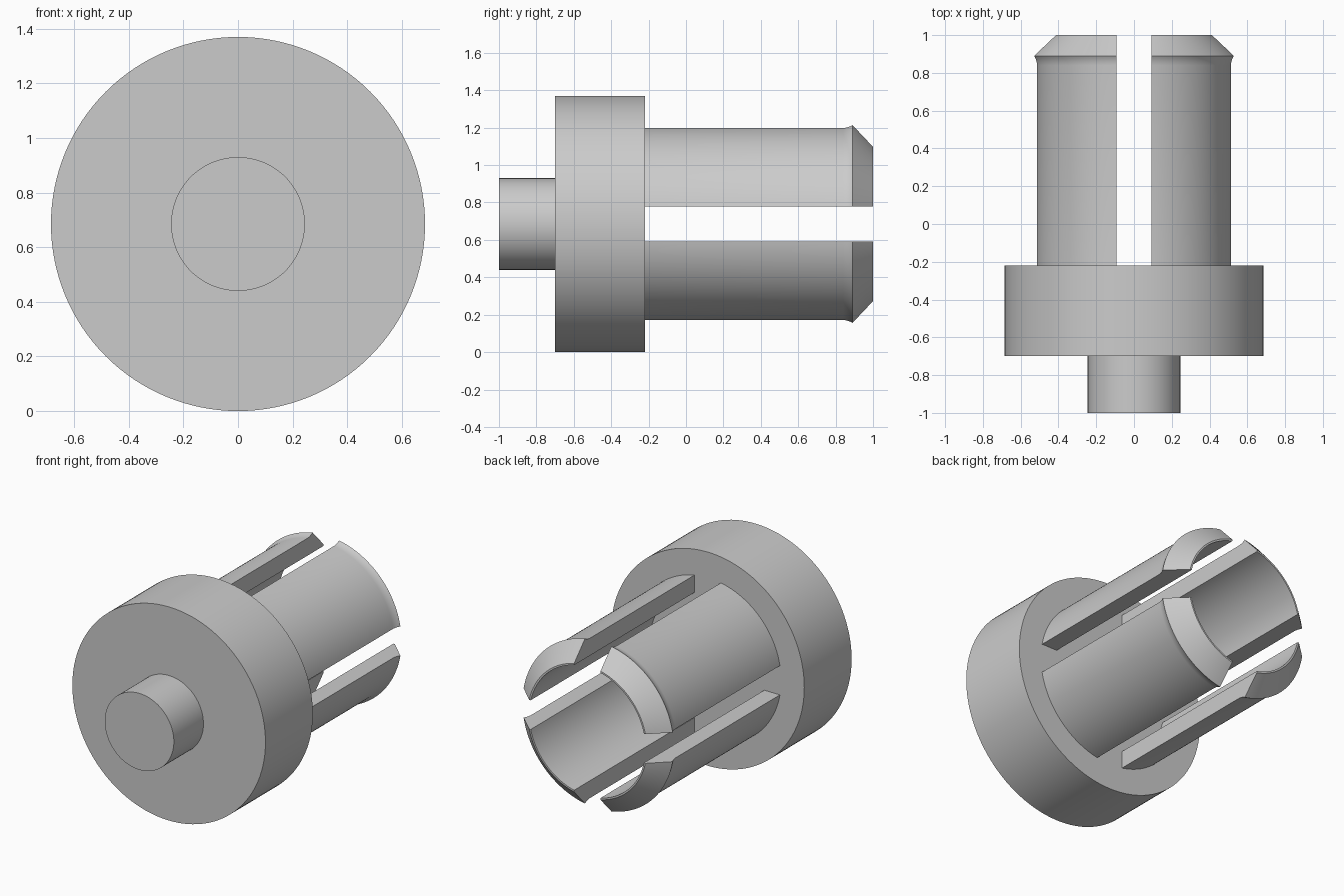
import bpy, bmesh, math
from mathutils import Matrix

cube = bpy.data.objects.get("Cube")
if cube:
    bpy.data.objects.remove(cube, do_unlink=True)

AXIS_Z = 0.685      # height of the long axis
SLOT = 0.0935       # half width of the cross-shaped slot
STEPS = 32          # segments around each prong

grey = bpy.data.materials.new("plain grey")
grey.use_nodes = True
grey.diffuse_color = (0.6, 0.6, 0.6, 1)
grey.node_tree.nodes["Principled BSDF"].inputs["Base Color"].default_value = (0.6, 0.6, 0.6, 1)


def finish(bm, name):
    """Turn a bmesh into a shaded object lying on the axis."""
    bmesh.ops.recalc_face_normals(bm, faces=bm.faces)
    mesh = bpy.data.meshes.new(name)
    bm.to_mesh(mesh)
    bm.free()
    mesh.materials.append(grey)
    obj = bpy.data.objects.new(name, mesh)
    obj.location.z = AXIS_Z
    bpy.context.collection.objects.link(obj)
    bpy.ops.object.select_all(action='DESELECT')
    obj.select_set(True)
    bpy.context.view_layer.objects.active = obj
    bpy.ops.object.shade_smooth_by_angle(angle=math.radians(25))
    return obj


def disc(name, radius, y0, y1):
    """Solid cylinder along y."""
    bm = bmesh.new()
    place = Matrix.Translation((0, (y0 + y1) / 2, 0)) @ Matrix.Rotation(math.pi / 2, 4, 'X')
    bmesh.ops.create_cone(bm, cap_ends=True, segments=128, radius1=radius,
                          radius2=radius, depth=y1 - y0, matrix=place)
    return finish(bm, name)


def prong(name, profile, turn):
    """Quarter of a slotted tube, with flat walls parallel to the slots."""
    bm = bmesh.new()
    rows = []
    for r, y in profile:
        start = math.asin(SLOT / r)
        sweep = math.pi / 2 - 2 * start
        angles = [start + sweep * i / STEPS for i in range(STEPS + 1)]
        rows.append([bm.verts.new((r * math.cos(a), y, r * math.sin(a))) for a in angles])
    for row, following in zip(rows, rows[1:] + rows[:1]):
        for i in range(STEPS):
            bm.faces.new((row[i], row[i + 1], following[i + 1], following[i]))
    for end in (0, -1):
        bm.faces.new([row[end] for row in rows])
    bmesh.ops.rotate(bm, verts=bm.verts, matrix=Matrix.Rotation(turn, 3, 'Y'))
    return finish(bm, name)


# Front pin and wide flange
disc("front_pin", 0.245, -1.0, -0.70)
disc("flange", 0.685, -0.70, -0.22)

# Four snap-fit prongs with a flared lip and chamfered tip
PROFILE = [(0.521, -0.225), (0.521, 0.84), (0.524, 0.86), (0.53, 0.877),
           (0.537, 0.89), (0.423, 1.0), (0.412, 1.0), (0.412, -0.225)]
for k, side in enumerate(("upper_left", "lower_left", "lower_right", "upper_right")):
    prong(side + "_prong", PROFILE, k * math.pi / 2)
